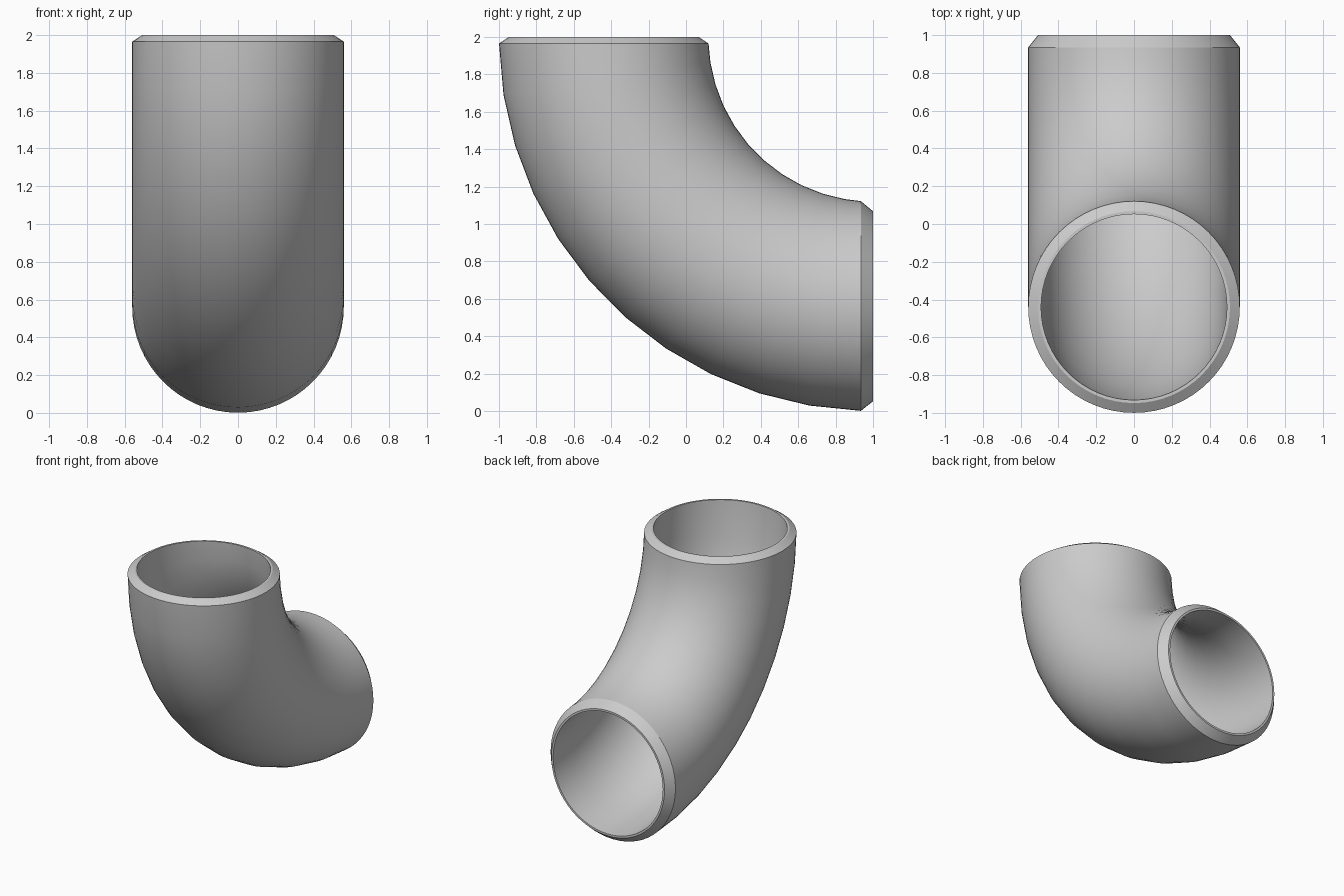
import bpy, bmesh, math

if "Cube" in bpy.data.objects:
    bpy.data.objects.remove(bpy.data.objects["Cube"])

BEND_Y, BEND_Z, BEND_R = 1.0, 2.0, 1.44      # bend axis and centreline radius
R_OUT, R_RIM, R_IN = 0.56, 0.508, 0.492      # outer wall, rim edge, bore
BEVEL_TOP, BEVEL_BACK = 0.035, 0.065         # bevel lengths at both ends
SIDES, STEPS = 64, 11

bm = bmesh.new()


def ring(radius, angle=None, top=None, back=None):
    """Circle of the bend at an angle, or cut by a flat end plane."""
    verts = []
    for i in range(SIDES):
        t = 2 * math.pi * i / SIDES
        x, d = radius * math.sin(t), BEND_R + radius * math.cos(t)
        if top is not None:
            y, z = -math.sqrt(d * d - top * top), -top
        elif back is not None:
            y, z = -back, -math.sqrt(d * d - back * back)
        else:
            y, z = -d * math.cos(angle), -d * math.sin(angle)
        verts.append(bm.verts.new((x, BEND_Y + y, BEND_Z + z)))
    return verts


angles = [math.radians(1.0 + 87.1 * k / STEPS) for k in range(1, STEPS)]

# Closed section: outer wall, back bevel and rim, bore, top rim and bevel
rings = [ring(R_OUT, top=BEVEL_TOP)]
rings += [ring(R_OUT, a) for a in angles]
rings += [ring(R_OUT, back=BEVEL_BACK), ring(R_RIM, back=0), ring(R_IN, back=0)]
rings += [ring(R_IN, a) for a in reversed(angles)]
rings += [ring(R_IN, top=0), ring(R_RIM, top=0)]

for a, b in zip(rings, rings[1:] + rings[:1]):
    for i in range(SIDES):
        j = (i + 1) % SIDES
        bm.faces.new((a[i], a[j], b[j], b[i]))
bmesh.ops.recalc_face_normals(bm, faces=bm.faces[:])

mesh = bpy.data.meshes.new("pipe_elbow")
bm.to_mesh(mesh)
bm.free()
elbow = bpy.data.objects.new("pipe_elbow", mesh)
bpy.context.collection.objects.link(elbow)

# Plain grey metal
grey = bpy.data.materials.new("grey_steel")
grey.diffuse_color = (0.6, 0.6, 0.6, 1)
grey.use_nodes = True
grey.node_tree.nodes["Principled BSDF"].inputs["Base Color"].default_value = grey.diffuse_color
mesh.materials.append(grey)

# Smooth walls with sharp bevel edges
bpy.context.view_layer.objects.active = elbow
elbow.select_set(True)
bpy.ops.object.shade_smooth_by_angle(angle=math.radians(25))
